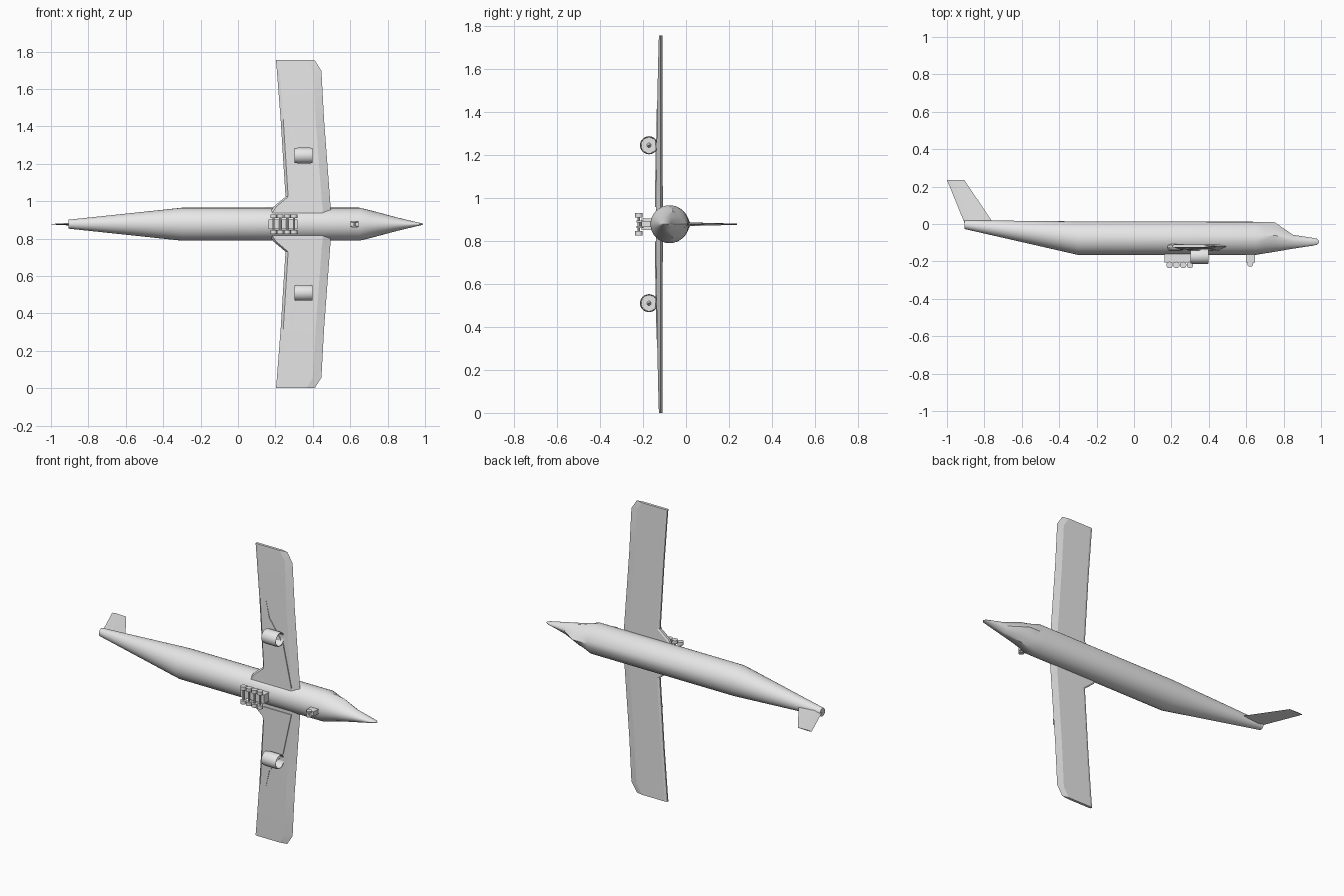
import bpy, bmesh, math
from mathutils import Matrix, Vector

if "Cube" in bpy.data.objects:
    bpy.data.objects.remove(bpy.data.objects["Cube"])

CZ = 0.877  # height of the aircraft centre line
grey = bpy.data.materials.new("light grey")
grey.diffuse_color = (0.8, 0.8, 0.8, 1)
grey.use_nodes = True
grey.node_tree.nodes["Principled BSDF"].inputs["Base Color"].default_value = grey.diffuse_color


def finish(bm, name, angle=30):
    bmesh.ops.recalc_face_normals(bm, faces=bm.faces[:])
    me = bpy.data.meshes.new(name)
    bm.to_mesh(me)
    bm.free()
    ob = bpy.data.objects.new(name, me)
    bpy.context.collection.objects.link(ob)
    me.materials.append(grey)
    bpy.ops.object.select_all(action='DESELECT')
    ob.select_set(True)
    bpy.context.view_layer.objects.active = ob
    bpy.ops.object.shade_smooth_by_angle(angle=math.radians(angle))
    return ob


def loft(name, rings, angle=30, closed=False):
    """Skin a list of equal rings; cap the ends unless the rings form a loop."""
    bm = bmesh.new()
    vs = [[bm.verts.new(p) for p in r] for r in rings]
    n = len(vs[0])
    pairs = list(zip(vs, vs[1:])) + ([(vs[-1], vs[0])] if closed else [])
    for a, b in pairs:
        for i in range(n):
            j = (i + 1) % n
            bm.faces.new((a[i], a[j], b[j], b[i]))
    if not closed:
        bm.faces.new(vs[0])
        bm.faces.new(vs[-1])
    return finish(bm, name, angle)


def box(name, x0, x1, y0, y1, z0, z1):
    return loft(name, [[(x, y0, z0), (x, y1, z0), (x, y1, z1), (x, y0, z1)]
                       for x in (x0, x1)])


def cylinder(name, centre, radius, depth, segs=16):
    """Cylinder with its axis along z."""
    bm = bmesh.new()
    bmesh.ops.create_cone(bm, cap_ends=True, segments=segs, radius1=radius,
                          radius2=radius, depth=depth,
                          matrix=Matrix.Translation(Vector(centre)))
    return finish(bm, name)


# Fuselage: x, bottom, top, shoulder height, half width, ridge (0 round, 1 straight)
stations = [
    (-0.905, -0.027, 0.02, -0.004, 0.024, 0),
    (-0.30, -0.165, 0.014, -0.077, 0.088, 0),
    (0.65, -0.165, 0.012, -0.077, 0.088, 0),
    (0.70, -0.157, 0.012, -0.066, 0.076, 0.55),
    (0.75, -0.149, 0.011, -0.060, 0.063, 1),
    (0.85, -0.132, -0.058, -0.085, 0.036, 0.3),
    (0.955, -0.116, -0.074, -0.094, 0.011, 0),
    (0.978, -0.111, -0.079, -0.094, 0.006, 0),
    (0.99, -0.100, -0.090, -0.095, 0.002, 0),
]
rings = []
for x, lo, hi, mid, w, ridge in stations:
    ring = []
    for i in range(32):
        a = 2 * math.pi * i / 32
        c, s = math.cos(a), math.sin(a)
        if s > 0:
            k = 1 - ridge + ridge / (abs(c) + s)
            ring.append((x, mid + (hi - mid) * s * k, CZ + w * c * k))
        else:
            ring.append((x, mid + (mid - lo) * s, CZ + w * c))
    rings.append(ring)
loft("fuselage", rings)

# Tail fin, thinning towards its tip
loft("tail_fin", [
    [(a, y, CZ), (a + 0.3 * (b - a), y, CZ + t), (b, y, CZ), (a + 0.3 * (b - a), y, CZ - t)]
    for y, a, b, t in ((-0.01, -0.90, -0.742, 0.009), (0.236, -1.0, -0.908, 0.003))])

# Wings: distance from centre, leading x, trailing x, bottom y, top y
wing = [
    (0.03, 0.499, 0.150, -0.141, -0.108),
    (0.093, 0.495, 0.190, -0.140, -0.108),
    (0.147, 0.491, 0.254, -0.139, -0.108),
    (0.56, 0.460, 0.228, -0.134, -0.109),
    (0.82, 0.446, 0.208, -0.128, -0.110),
    (0.877, 0.410, 0.203, -0.126, -0.110),
]
# Engine support under the wing: distance, trailing x, leading x, bottom y
support = [(0.08, 0.25, 0.455, -0.145), (0.33, 0.308, 0.398, -0.142),
           (0.46, 0.293, 0.305, -0.139), (0.56, 0.276, 0.280, -0.135)]
for side, s in (("upper", 1), ("lower", -1)):
    loft("wing_" + side, [
        [(xl, -0.119, CZ + s * d), (xl - 0.04, top, CZ + s * d),
         (xt + 0.014, top, CZ + s * d), (xt, -0.113, CZ + s * d),
         (xt, -0.123, CZ + s * d), (xt + 0.014, bot, CZ + s * d),
         (xl - 0.045, bot, CZ + s * d)]
        for d, xl, xt, bot, top in wing], 8)
    loft("engine_support_" + side, [
        [(a, bot, CZ + s * d), (b, bot, CZ + s * d),
         (b, -0.12, CZ + s * d), (a, -0.12, CZ + s * d)]
        for d, a, b, bot in support], 5)

    # Engine: hollow casing, fan disc and spinner
    ey, ez = -0.172, CZ + s * 0.367

    def circle(x, r, n=32):
        return [(x, ey + r * math.cos(2 * math.pi * i / n),
                 ez + r * math.sin(2 * math.pi * i / n)) for i in range(n)]

    loft("engine_casing_" + side,
         [circle(x, r) for x, r in ((0.302, 0.039), (0.32, 0.042), (0.385, 0.042),
                                    (0.399, 0.040), (0.399, 0.037), (0.302, 0.035))],
         closed=True)
    loft("engine_fan_" + side, [circle(0.325, 0.037), circle(0.345, 0.037)])
    loft("engine_spinner_" + side, [circle(0.34, 0.012, 16), circle(0.375, 0.001, 16)])

# Main landing gear: leg box with four wheel pairs
box("main_gear_leg", 0.162, 0.318, -0.207, -0.15, CZ - 0.026, CZ + 0.026)
for i in range(4):
    x = 0.190 + i * 0.0365
    cylinder("main_axle", (x, -0.219, CZ), 0.006, 0.09, 8)
    for s in (-1, 1):
        cylinder("main_wheel", (x, -0.219, CZ + s * 0.042), 0.0175, 0.02)

# Nose landing gear
box("nose_gear_leg", 0.598, 0.648, -0.207, -0.15, CZ - 0.014, CZ + 0.014)
cylinder("nose_axle", (0.622, -0.213, CZ), 0.005, 0.03, 8)
for s in (-1, 1):
    cylinder("nose_wheel", (0.622, -0.213, CZ + s * 0.0135), 0.016, 0.009)
